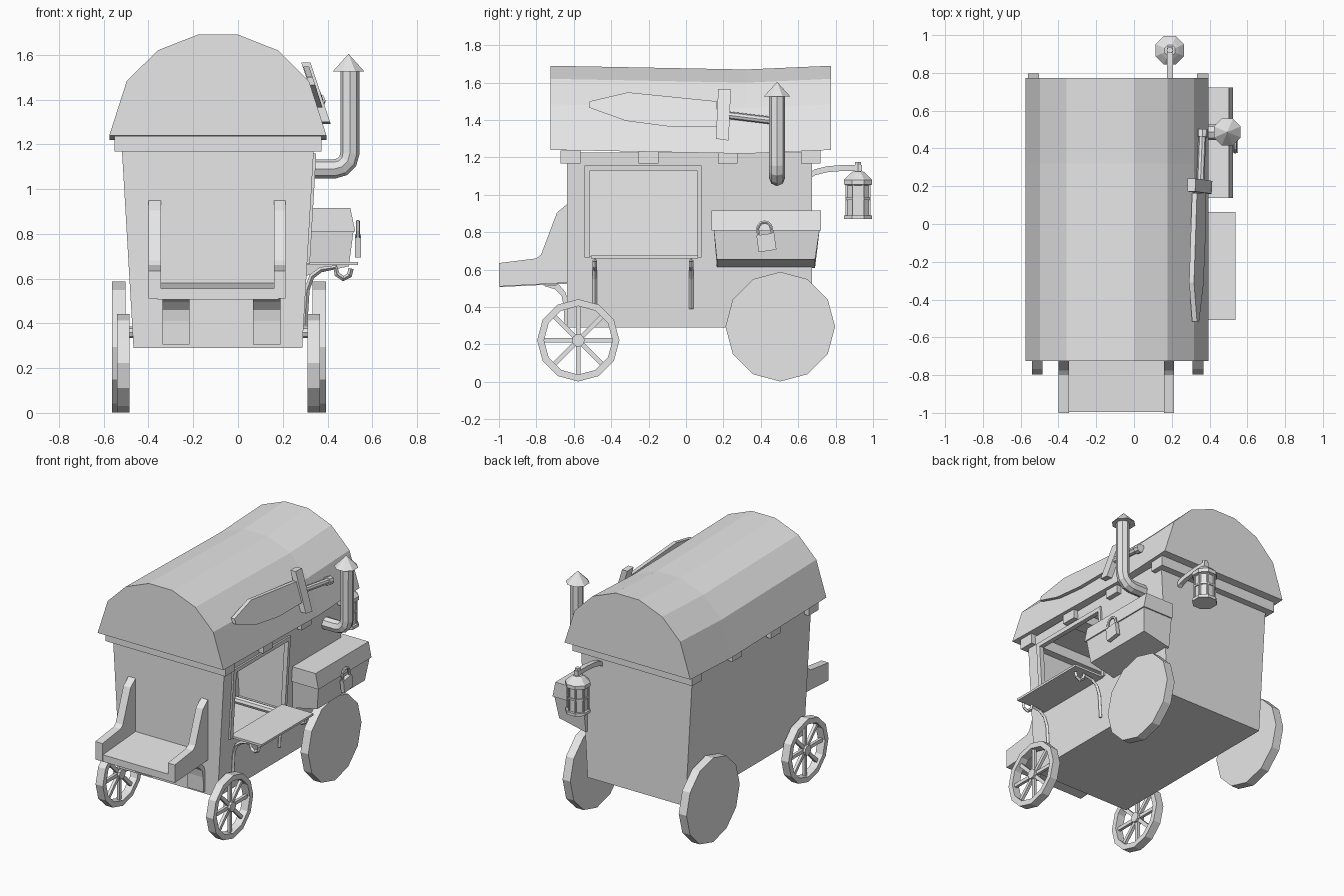
import bpy, bmesh
from math import sin, cos, pi, radians
from mathutils import Vector, Matrix

cube = bpy.data.objects.get("Cube")
if cube:
    bpy.data.objects.remove(cube, do_unlink=True)

grey = bpy.data.materials.new("light_grey")
grey.use_nodes = True
grey.diffuse_color = (0.8, 0.8, 0.8, 1)
grey.node_tree.nodes["Principled BSDF"].inputs["Base Color"].default_value = (0.8, 0.8, 0.8, 1)

MID = -0.09  # centre line of the wagon body


def finish(name, bm):
    bmesh.ops.remove_doubles(bm, verts=bm.verts, dist=0.0002)
    bmesh.ops.recalc_face_normals(bm, faces=bm.faces)
    mesh = bpy.data.meshes.new(name)
    bm.to_mesh(mesh)
    bm.free()
    mesh.materials.append(grey)
    ob = bpy.data.objects.new(name, mesh)
    bpy.context.collection.objects.link(ob)
    return ob


def loft(name, rings, caps=True, loop=False):
    """Skin a list of equal-length point rings."""
    bm = bmesh.new()
    vs = [[bm.verts.new(p) for p in ring] for ring in rings]
    n = len(vs[0])
    pairs = list(zip(vs, vs[1:])) + ([(vs[-1], vs[0])] if loop else [])
    for a, b in pairs:
        for i in range(n):
            j = (i + 1) % n
            bm.faces.new((a[i], a[j], b[j], b[i]))
    if caps and not loop:
        bm.faces.new(vs[0])
        bm.faces.new(vs[-1])
    return finish(name, bm)


def box(name, x0, x1, y0, y1, z0, z1):
    return loft(name, [[(x0, y0, z), (x1, y0, z), (x1, y1, z), (x0, y1, z)] for z in (z0, z1)])


def side_prism(name, pts, x0, x1):
    """Extrude a (y, z) profile along x."""
    return loft(name, [[(x, y, z) for y, z in pts] for x in (x0, x1)])


def leaning(name, pts, surface, lo, hi):
    """Extrude a (y, z) outline on a leaning wall, between two offsets from it."""
    return loft(name, [[(surface(z) + d, y, z) for y, z in pts] for d in (lo, hi)])


def rect(y0, y1, z0, z1):
    return [(y0, z0), (y1, z0), (y1, z1), (y0, z1)]


def lathe(name, profile, centre, n=8, axis="Z", phase=0.0, ring=False):
    """Turn an (r, height) profile round an axis."""
    c = Vector(centre)
    rings = []
    for r, h in profile:
        row = []
        for k in range(n):
            a = 2 * pi * k / n + phase
            u, v = max(r, 0.001) * cos(a), max(r, 0.001) * sin(a)
            row.append(c + Vector((u, v, h) if axis == "Z" else (h, u, v)))
        rings.append(row)
    return loft(name, rings, loop=ring)


def tube(name, pts, radius, sides_res=2):
    """Round bar along a path."""
    cu = bpy.data.curves.new(name, "CURVE")
    cu.dimensions = "3D"
    cu.bevel_depth = radius
    cu.bevel_resolution = sides_res
    cu.use_fill_caps = True
    sp = cu.splines.new("POLY")
    sp.points.add(len(pts) - 1)
    for p, q in zip(sp.points, pts):
        p.co = (*q, 1)
    sp.use_smooth = False
    cu.materials.append(grey)
    ob = bpy.data.objects.new(name, cu)
    bpy.context.collection.objects.link(ob)
    return ob


def wall(z):
    return 0.287 + (z - 0.29) * 0.0583


def roof_side(z):
    return 0.315 + (1.483 - z) * 0.329


# Body: hollow, flaring upwards, with a serving window cut in the left wall
def body_ring(z, inset):
    h = wall(z) - MID - inset
    y0, y1 = -0.635 + inset, 0.673 - inset
    return [(MID - h, y0, z), (MID + h, y0, z), (MID + h, y1, z), (MID - h, y1, z)]


body = loft("body", [body_ring(0.29, 0), body_ring(1.225, 0), body_ring(1.225, 0.02), body_ring(0.31, 0.02)])
cutter = box("window_cutter", 0.2, 0.5, -0.515, 0.062, 0.67, 1.13)
cutter.hide_render = True
cutter.hide_set(True)
cut = body.modifiers.new("window", "BOOLEAN")
cut.object = cutter
cut.solver = "EXACT"
for part, r in {"left": rect(-0.544, -0.512, 0.665, 1.158), "right": rect(0.06, 0.083, 0.665, 1.158),
                "top": rect(-0.512, 0.06, 1.13, 1.158)}.items():
    leaning("window_frame_" + part, r, wall, -0.02, 0.012)

# Roof: faceted barrel with a slight sag along its length
half = [(0.485, 1.24), (0.407, 1.483), (0.268, 1.62), (0.09, 1.69)]
arch = [(MID + x, z) for x, z in half] + [(MID - x, z) for x, z in reversed(half)]
loft("roof", [[(x, y, z - sag) for x, z in arch]
              for y, sag in ((-0.725, 0), (-0.2, 0.01), (0.32, 0.02), (0.774, 0))])
for i, y in enumerate((-0.617, -0.2, 0.223, 0.667)):
    box(f"roof_beam_{i}", MID - 0.462, MID + 0.462, y - 0.053, y + 0.053, 1.168, 1.238)

# Wheels: spoked at the front, solid at the back
for side, xf, xr in (("left", 0.339, 0.364), ("right", -0.513, -0.532)):
    c = (xf, -0.576, 0.222)
    lathe(f"front_rim_{side}", [(0.22, -0.028), (0.22, 0.028), (0.183, 0.028), (0.183, -0.028)],
          c, 12, "X", ring=True)
    lathe(f"front_hub_{side}", [(0.034, -0.026), (0.034, 0.026)], c, 10, "X")
    for k in range(4):
        spoke = box(f"front_spoke_{side}_{k}", -0.01, 0.01, -0.012, 0.012, -0.19, 0.19)
        spoke.matrix_world = Matrix.Translation(c) @ Matrix.Rotation(k * pi / 4, 4, "X")
    lathe(f"rear_wheel_{side}", [(0.293, -0.03), (0.293, 0.03)], (xr, 0.504, 0.295), 12, "X")
for name, y, z in (("front_axle", -0.576, 0.222), ("rear_axle", 0.504, 0.36)):
    if name == "rear_axle":
        lathe(name, [(0.025, -0.44), (0.025, 0.44)], (MID, y, z), 8, "X")

# Driver's seat with raised arms and bent straps underneath
arm = [(-0.635, 0.95), (-0.69, 0.905), (-0.775, 0.68), (-0.8, 0.66), (-1, 0.635), (-1, 0.51), (-0.635, 0.53)]
side_prism("seat_arm_left", arm, 0.16, 0.213)
side_prism("seat_arm_right", arm, -0.4, -0.345)
side_prism("seat_board", [(-0.995, 0.507), (-0.995, 0.555), (-0.63, 0.58), (-0.63, 0.525)], -0.36, 0.18)
strap = [(-0.765, 0.515), (-0.7, 0.495), (-0.665, 0.46), (-0.655, 0.41), (-0.65, 0.305),
         (-0.63, 0.305), (-0.63, 0.43), (-0.645, 0.48), (-0.68, 0.52)]
side_prism("seat_strap_left", strap, 0.067, 0.19)
side_prism("seat_strap_right", strap, -0.337, -0.217)

# Serving shelf on scrolled brackets
box("shelf", 0.295, 0.537, -0.508, 0.064, 0.66, 0.675)
scroll = [(0.298, 0.39), (0.308, 0.55), (0.33, 0.61), (0.37, 0.64), (0.435, 0.65),
          (0.442, 0.62), (0.47, 0.6), (0.498, 0.615), (0.505, 0.645)]
for name, y in (("shelf_bracket_front", -0.487), ("shelf_bracket_back", 0.027)):
    tube(name, [(x, y, z) for x, z in scroll], 0.012, 0)

# Storage chest with lid and padlock
def chest_ring(x1, y0, y1, z_in, z_out):
    return [(0.29, y0, z_in), (x1, y0, z_out), (x1, y1, z_out), (0.29, y1, z_in)]


loft("chest", [chest_ring(0.495, 0.165, 0.69, 0.61, 0.655), chest_ring(0.517, 0.148, 0.715, 0.82, 0.82)])
loft("chest_lid", [chest_ring(0.524, 0.137, 0.722, 0.81, 0.81), chest_ring(0.502, 0.137, 0.722, 0.915, 0.915)])
lock = box("padlock", -0.014, 0.014, -0.048, 0.048, -0.045, 0.045)
lock.matrix_world = Matrix.Translation((0.536, 0.43, 0.745)) @ Matrix.Rotation(radians(8), 4, "X")
tube("padlock_shackle", [(0.536, 0.42 + 0.038 * cos(a * pi / 6), 0.815 + 0.04 * sin(a * pi / 6))
                         if 0 <= a <= 6 else (0.536, 0.42 + (0.045 if a < 0 else -0.03), 0.78)
                         for a in range(-1, 8)], 0.009, 1)

# Stove pipe with elbow and conical cap
elbow = [(0.43 + 0.07 * sin(a), 0.487, 1.16 - 0.07 * cos(a)) for a in (0, pi / 6, pi / 3, pi / 2)]
tube("stove_pipe", [(0.31, 0.487, 1.09)] + elbow + [(0.5, 0.487, 1.54)], 0.043)
lathe("stove_pipe_cap", [(0.077, 1.525), (0, 1.603)], (0.494, 0.487, 0), 8, phase=pi / 8)

# Sword resting on the roof slope
blade = [(-0.515, 1.5), (-0.31, 1.548), (0.165, 1.5), (0.165, 1.365), (-0.09, 1.365), (-0.32, 1.395), (-0.515, 1.465)]
leaning("sword_blade", blade, roof_side, -0.002, 0.024)
leaning("sword_guard", [(0.172, 1.565), (0.24, 1.562), (0.228, 1.29), (0.16, 1.3)], roof_side, -0.005, 0.036)
grip = [Vector((roof_side(z) + 0.018, y, z)) for y, z in ((0.23, 1.425), (0.46, 1.397), (0.5, 1.392))]
tube("sword_grip", grip[:2], 0.02)
tube("sword_pommel", grip[1:], 0.029)

# Hanging lantern on a curved rear arm
LX, LY = 0.19, 0.92
arm_path = [(0.66, 1.105), (0.69, 1.125), (0.75, 1.14), (0.84, 1.148), (0.94, 1.148)]
loft("lantern_arm", [[(LX - 0.016, y, z - 0.02), (LX + 0.016, y, z - 0.02),
                      (LX + 0.016, y, z + 0.012), (LX - 0.016, y, z + 0.012)] for y, z in arm_path])
lathe("lantern_hook", [(0.018, 1.1), (0.018, 1.175)], (LX, LY, 0), 6)
lathe("lantern_cap", [(0.03, 1.125), (0.05, 1.11), (0.082, 1.08), (0.082, 1.055), (0.06, 1.05)],
      (LX, LY, 0), phase=pi / 8)
lathe("lantern_glass", [(0.064, 0.88), (0.064, 1.06)], (LX, LY, 0), phase=pi / 8)
lathe("lantern_band", [(0.072, 0.973), (0.072, 0.985)], (LX, LY, 0), phase=pi / 8)
lathe("lantern_base", [(0.082, 0.87), (0.082, 0.89)], (LX, LY, 0), phase=pi / 8)
for k in range(8):
    a = pi / 8 + k * pi / 4
    x, y = LX + 0.067 * cos(a), LY + 0.067 * sin(a)
    box(f"lantern_bar_{k}", x - 0.005, x + 0.005, y - 0.005, y + 0.005, 0.88, 1.06)
